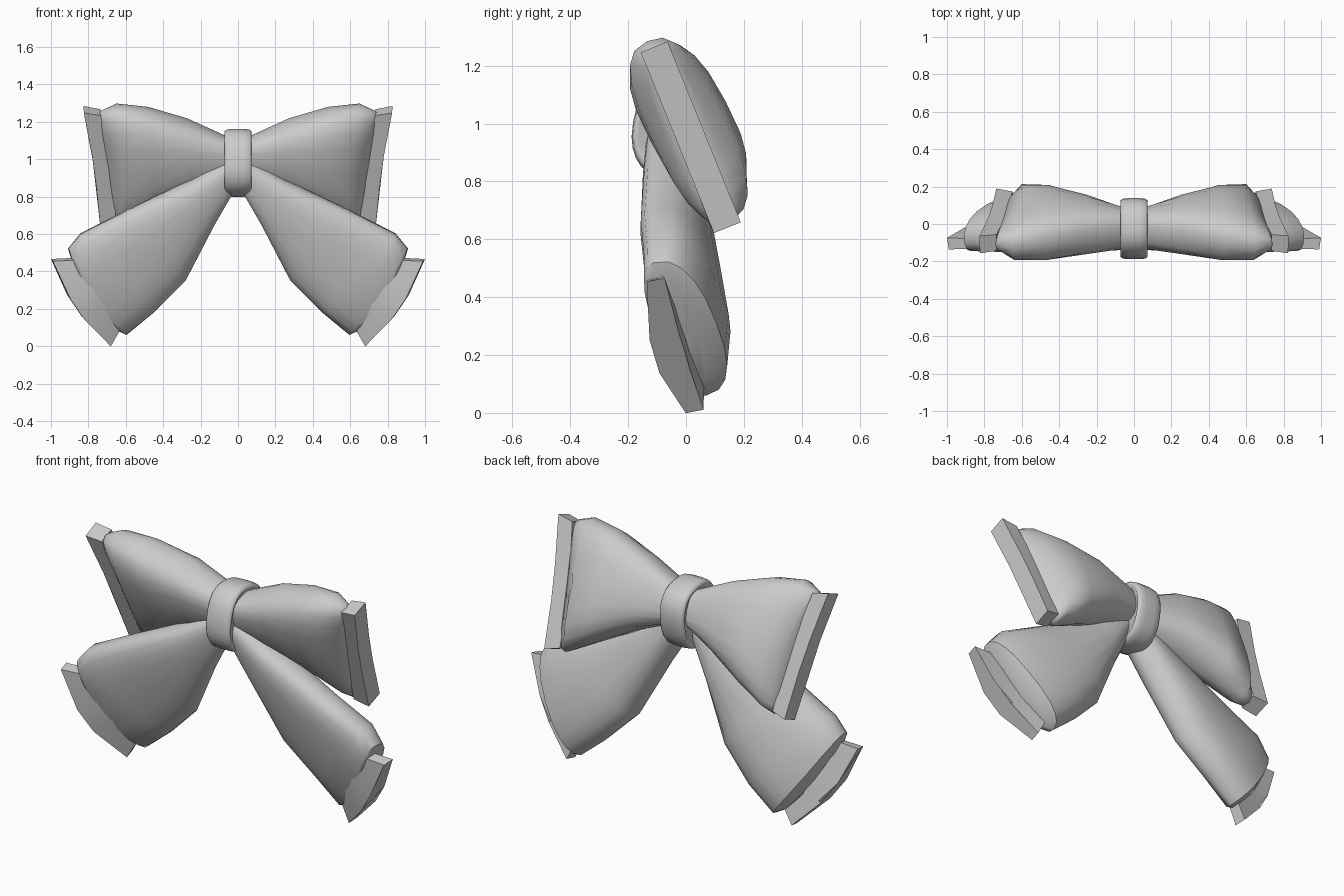
import bpy, bmesh, math
from mathutils import Vector

if "Cube" in bpy.data.objects:
    bpy.data.objects.remove(bpy.data.objects["Cube"])


def rounded(n, power, front=1.0, back=1.0):
    """Superellipse profile: u runs along the width, v across the thickness (front is +v)."""
    pts = []
    for i in range(n):
        a = 2 * math.pi * i / n
        c, s = math.cos(a), math.sin(a)
        v = math.copysign(abs(s) ** (2 / power), s)
        pts.append((math.copysign(abs(c) ** (2 / power), c), v * (front if v > 0 else back)))
    return pts


def strip(front_mid):
    """Rectangular profile whose front face may swell in the middle."""
    return [(1, -1), (1, 1), (0.25, front_mid), (-0.25, front_mid),
            (-1, 1), (-1, -1), (-0.25, -1), (0.25, -1)]


def loft(name, profile, axis, sections, mirror=True, angle=40):
    """Skin rings; each section = top point, bottom point, half thickness, bulge along axis."""
    axis = Vector(axis).normalized()
    bm = bmesh.new()
    rings = []
    for top, bottom, h, bulge in sections:
        a, b = Vector(top), Vector(bottom)
        mid, half = (a + b) / 2, (a - b) / 2
        nrm = axis.cross(half).normalized()
        rings.append([bm.verts.new(mid + half * u + nrm * h * v + axis * bulge * (1 - u * u))
                      for u, v in profile])
    n = len(profile)
    for r0, r1 in zip(rings, rings[1:]):
        for i in range(n):
            j = (i + 1) % n
            bm.faces.new((r0[i], r0[j], r1[j], r1[i]))
    bm.faces.new(rings[0])
    bm.faces.new(rings[-1])
    bmesh.ops.recalc_face_normals(bm, faces=bm.faces[:])
    mesh = bpy.data.meshes.new(name)
    bm.to_mesh(mesh)
    bm.free()
    ob = bpy.data.objects.new(name, mesh)
    bpy.context.collection.objects.link(ob)
    if mirror:
        ob.modifiers.new("Mirror", 'MIRROR')
    bpy.ops.object.select_all(action='DESELECT')
    ob.select_set(True)
    bpy.context.view_layer.objects.active = ob
    bpy.ops.object.shade_smooth_by_angle(angle=math.radians(angle))
    return ob


# Upper loops, puffy and leaning backwards towards the bottom
side = (1, 0, -0.05)
loft("upper_loops", rounded(20, 2.7), side, [
    ((0.03, -0.05, 1.10), (0.03, 0.00, 0.92), 0.105, 0),
    ((0.27, -0.085, 1.20), (0.25, 0.08, 0.85), 0.135, 0),
    ((0.48, -0.125, 1.26), (0.45, 0.14, 0.755), 0.147, 0),
    ((0.65, -0.135, 1.285), (0.60, 0.155, 0.67), 0.13, -0.02),
    ((0.73, -0.115, 1.26), (0.64, 0.14, 0.645), 0.08, -0.035),
    ((0.75, -0.105, 1.24), (0.67, 0.13, 0.67), 0.048, -0.02),
], angle=55)
# Flat strips closing the upper loops
loft("upper_hem", strip(1), side, [
    ((0.735, -0.10, 1.25), (0.65, 0.13, 0.66), 0.047, -0.015),
    ((0.825, -0.11, 1.265), (0.735, 0.143, 0.64), 0.05, -0.012),
], angle=25)

# Lower tails, spreading down and out, flatter on the front
down = (0.77, 0, -0.64)
loft("lower_tails", rounded(20, 2.4, 0.78, 1.25), down, [
    ((0.06, -0.10, 0.99), (0.00, -0.04, 0.88), 0.08, 0),
    ((0.25, -0.105, 0.88), (0.13, -0.01, 0.65), 0.10, 0),
    ((0.63, -0.115, 0.705), (0.28, 0.04, 0.35), 0.113, 0),
    ((0.84, -0.105, 0.60), (0.45, 0.07, 0.18), 0.115, 0),
    ((0.905, -0.11, 0.52), (0.595, 0.07, 0.06), 0.105, 0.015),
    ((0.89, -0.11, 0.47), (0.64, 0.035, 0.08), 0.06, 0.03),
], angle=55)
# Flat strips closing the tails, their fronts flush with the tails
loft("lower_hem", strip(2.3), down, [
    ((0.885, -0.105, 0.465), (0.64, 0.035, 0.085), 0.028, -0.01),
    ((0.995, -0.105, 0.46), (0.685, 0.03, 0.005), 0.032, 0.04),
], angle=25)

# Centre knot wrapped round the middle, with rounded rims
knot = []
for x, s in [(-0.062, 0.78), (-0.073, 0.87), (-0.072, 0.93), (-0.06, 0.98), (-0.03, 1.0),
             (0.03, 1.0), (0.06, 0.98), (0.072, 0.93), (0.073, 0.87), (0.062, 0.78)]:
    knot.append(((x, -0.025 + 0.03 * s, 0.98 + 0.178 * s),
                 (x, -0.025 - 0.03 * s, 0.98 - 0.178 * s), 0.16 * s, 0))
loft("centre_knot", rounded(28, 2.4), (1, 0, 0), knot, mirror=False, angle=60)
